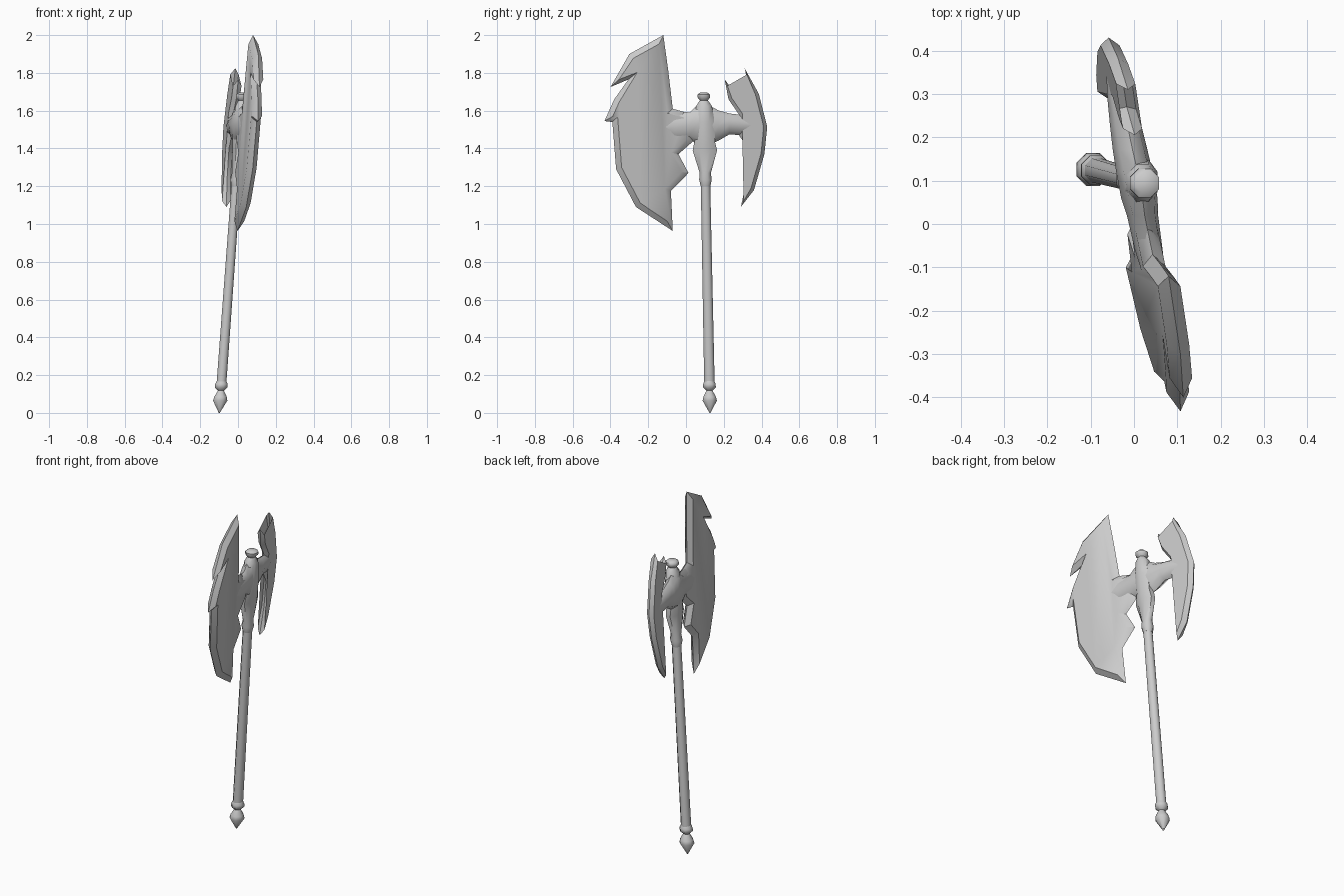
import bpy, bmesh, math
from mathutils import Vector

if "Cube" in bpy.data.objects:
    bpy.data.objects.remove(bpy.data.objects["Cube"])


def plane_x(y, z):
    # the whole axe head lies in one leaning, slightly turned plane
    return -0.083 - 0.19 * y + 0.07 * z


def finish(name, bm, angle):
    bmesh.ops.recalc_face_normals(bm, faces=bm.faces)
    me = bpy.data.meshes.new(name)
    bm.to_mesh(me)
    bm.free()
    ob = bpy.data.objects.new(name, me)
    bpy.context.collection.objects.link(ob)
    bpy.ops.object.select_all(action='DESELECT')
    ob.select_set(True)
    bpy.context.view_layer.objects.active = ob
    bpy.ops.object.shade_smooth_by_angle(angle=math.radians(angle))
    return ob


def loft(name, rings):
    bm = bmesh.new()
    loops = [[bm.verts.new(p) for p in ring] for ring in rings]
    for a, b in zip(loops, loops[1:]):
        for i in range(len(a)):
            j = (i + 1) % len(a)
            bm.faces.new((a[i], a[j], b[j], b[i]))
    bm.faces.new(loops[0])
    bm.faces.new(loops[-1])
    return finish(name, bm, 50)


def inset(points, width):
    # move every outline point inward along its corner bisector
    pts = [Vector(p) for p in points]
    n = len(pts)
    area = sum(pts[i].cross(pts[(i + 1) % n]) for i in range(n))
    s = 1 if area > 0 else -1
    out = []
    for i, p in enumerate(pts):
        d1 = (p - pts[i - 1]).normalized()
        d2 = (pts[(i + 1) % n] - p).normalized()
        n1, n2 = Vector((-d1.y, d1.x)) * s, Vector((-d2.y, d2.x)) * s
        m = (n1 + n2).normalized()
        out.append(p + m * min(width / max(m.dot(n1), 0.05), 2 * width))
    return out


def plate(name, outline, width, half):
    # sharp-rimmed blade: mid-plane outline with a raised inset on both sides
    bm = bmesh.new()
    rim = [bm.verts.new((plane_x(y, z), y, z)) for y, z in outline]
    inner = inset(outline, width)
    n = len(rim)
    for side in (half, -half):
        top = [bm.verts.new((plane_x(y, z) + side, y, z)) for y, z in inner]
        for i in range(n):
            j = (i + 1) % n
            bm.faces.new((rim[i], rim[j], top[j], top[i]))
        face = bm.faces.new(top)
        bmesh.ops.triangulate(bm, faces=[face])
    return finish(name, bm, 40)


def lathe(name, profile, sides=8):
    # profile rows: z, x radius, y radius, stacked along the leaning shaft axis
    base, top = Vector((-0.099, 0.127, 0)), Vector((0.025, 0.094, 1.69))
    rings = []
    for z, rx, ry in profile:
        c = base.lerp(top, z / 1.69)
        rings.append([(c.x + rx * math.cos(t), c.y + ry * math.sin(t), z)
                      for t in (2 * math.pi * (i + 0.5) / sides for i in range(sides))])
    return loft(name, rings)


# main crescent blade with torn tips
plate("main_blade", [
    (-0.12, 2.0), (-0.30, 1.90), (-0.40, 1.725), (-0.305, 1.765), (-0.38, 1.66),
    (-0.432, 1.545), (-0.39, 1.54), (-0.37, 1.29), (-0.265, 1.09), (-0.07, 0.963),
    (-0.08, 1.175), (0.013, 1.27), (-0.04, 1.37), (0.04, 1.44), (0.02, 1.585),
    (-0.07, 1.61), (-0.095, 1.82)], 0.03, 0.026)

# rear hooked blade with two prongs
plate("rear_blade", [
    (0.28, 1.58), (0.225, 1.66), (0.205, 1.765), (0.27, 1.68), (0.335, 1.715),
    (0.31, 1.825), (0.385, 1.69), (0.43, 1.515), (0.415, 1.37), (0.36, 1.18),
    (0.29, 1.09), (0.325, 1.25), (0.33, 1.40), (0.28, 1.47)], 0.018, 0.022)

# cross arm joining both blades: y, low z, high z, half thickness
arm = [(-0.14, 1.47, 1.56, 0.022), (-0.06, 1.42, 1.60, 0.032), (0.02, 1.45, 1.59, 0.036),
       (0.06, 1.42, 1.63, 0.042), (0.12, 1.42, 1.63, 0.042), (0.17, 1.44, 1.602, 0.04),
       (0.23, 1.475, 1.585, 0.036), (0.29, 1.47, 1.578, 0.03), (0.37, 1.48, 1.56, 0.018)]
rings = []
for y, lo, hi, half in arm:
    mid, h = (lo + hi) / 2, (hi - lo) / 2
    rings.append([(plane_x(y, mid + h * math.sin(t)) + half * math.cos(t), y, mid + h * math.sin(t))
                  for t in (math.pi * i / 4 for i in range(8))])
loft("cross_arm", rings)

# shaft with collar
lathe("shaft", [(0.14, 0.028, 0.030), (1.22, 0.026, 0.027)])

# socket and top knob
lathe("socket", [(1.20, 0.026, 0.028), (1.235, 0.034, 0.036), (1.27, 0.028, 0.032),
                 (1.39, 0.036, 0.070), (1.44, 0.040, 0.058), (1.54, 0.044, 0.06),
                 (1.625, 0.036, 0.045), (1.655, 0.023, 0.023), (1.67, 0.036, 0.036),
                 (1.685, 0.036, 0.036), (1.695, 0.022, 0.022)])

# pointed pommel
lathe("pommel", [(0.0, 0.003, 0.003), (0.065, 0.041, 0.041), (0.085, 0.036, 0.036),
                 (0.118, 0.017, 0.017), (0.135, 0.036, 0.036), (0.152, 0.036, 0.036),
                 (0.17, 0.027, 0.028)])
